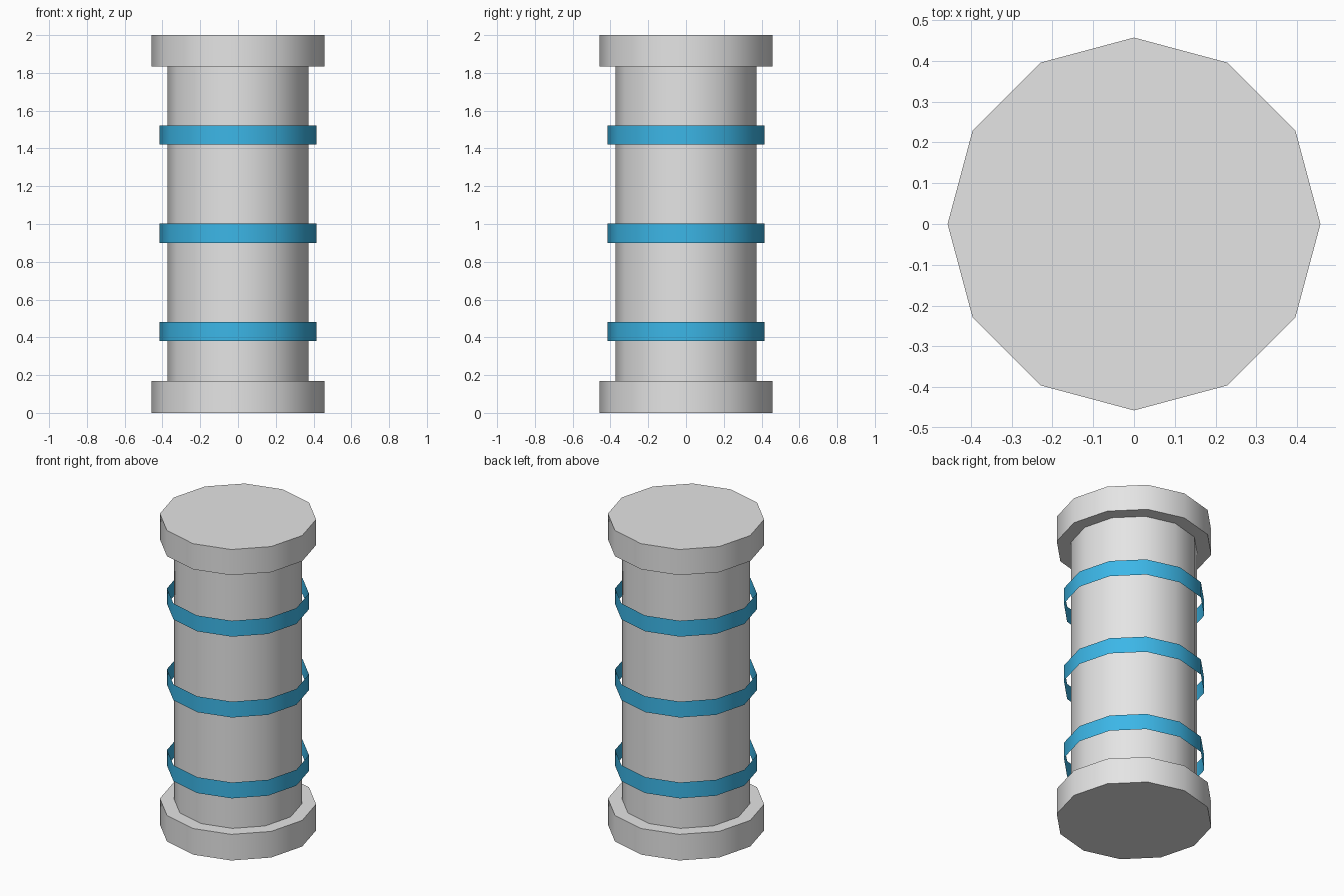
import bpy
import math

cube = bpy.data.objects.get("Cube")
if cube:
    bpy.data.objects.remove(cube, do_unlink=True)

SIDES = 12


def make_material(name, color):
    mat = bpy.data.materials.new(name)
    mat.use_nodes = True
    mat.diffuse_color = color
    bsdf = next(n for n in mat.node_tree.nodes if n.type == 'BSDF_PRINCIPLED')
    bsdf.inputs["Base Color"].default_value = color
    return mat


def make_drum(name, radius, bottom, top, mat, ends):
    """Upright twelve-sided drum, closed or open at its ends."""
    bpy.ops.mesh.primitive_cylinder_add(
        vertices=SIDES, radius=radius, depth=top - bottom,
        end_fill_type='NGON' if ends else 'NOTHING',
        location=(0, 0, (bottom + top) / 2))
    obj = bpy.context.object
    obj.name = name
    obj.data.materials.append(mat)
    bpy.ops.object.shade_smooth_by_angle(angle=math.radians(40))
    return obj


grey = make_material("light_grey", (0.78, 0.78, 0.78, 1))
blue = make_material("bright_blue", (0.045, 0.47, 0.8, 1))

# Column between two wider end caps
make_drum("column", 0.374, 0.16, 1.84, grey, False)
make_drum("bottom_cap", 0.457, 0, 0.168, grey, True)
make_drum("top_cap", 0.457, 1.835, 2, grey, True)

# Thin open bands standing clear of the column
for name, bottom in (("lower", 0.38), ("middle", 0.9), ("upper", 1.42)):
    make_drum(name + "_band", 0.415, bottom, bottom + 0.102, blue, False)
